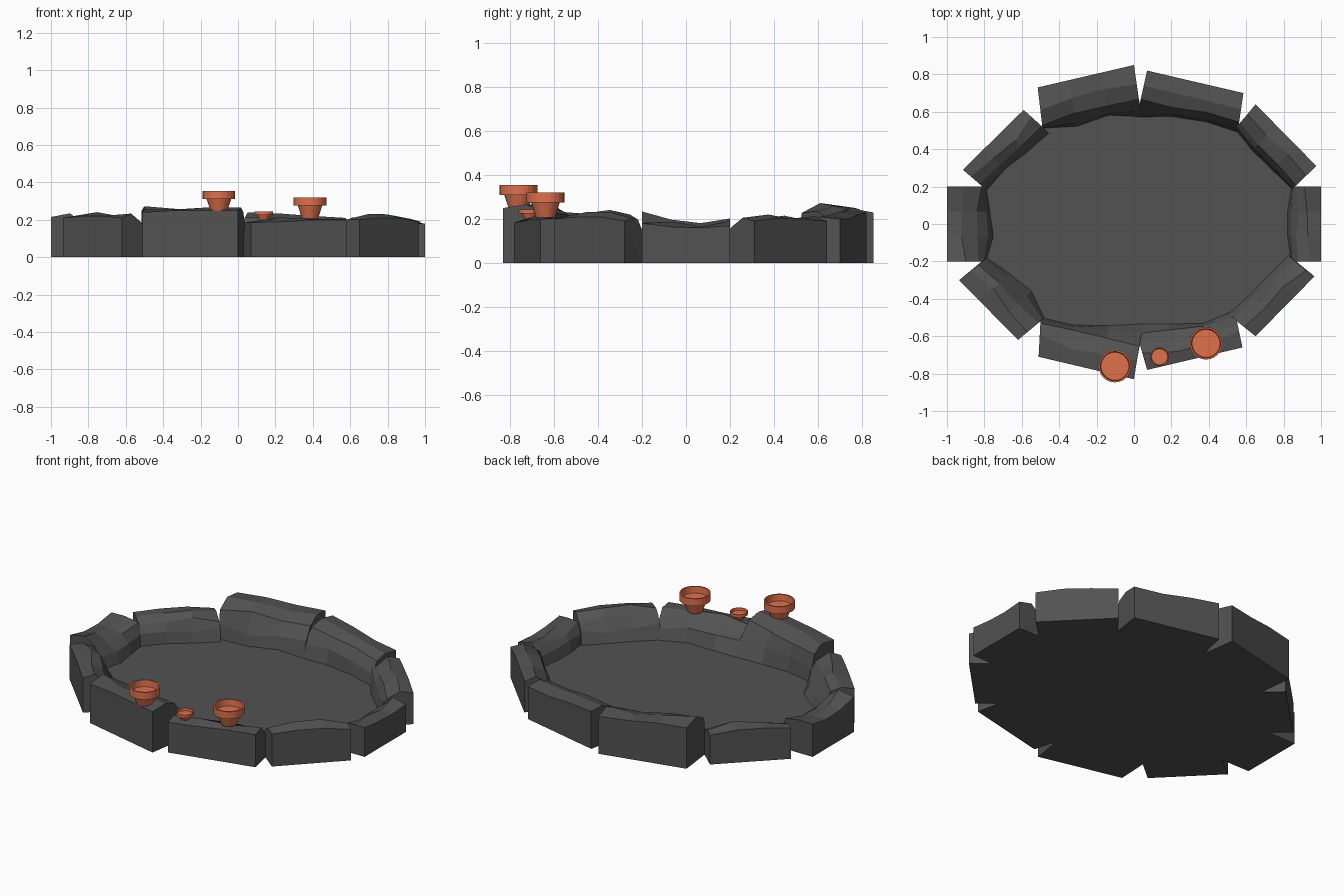
import bpy, bmesh, math, random
from mathutils import Vector

if "Cube" in bpy.data.objects:
    bpy.data.objects.remove(bpy.data.objects["Cube"])

random.seed(4)
FLOOR = .055

# Inner ring corners: one stone sits on each side
ring = [Vector(p) for p in [(.86, -.2), (.86, .2), (.56, .53), (.03, .64), (-.49, .52),
                            (-.81, .2), (-.81, -.2), (-.5, -.52), (.03, -.64), (.55, -.52)]]

# Each stone: outer start, outer end, outer heights, how far the foot reaches inwards
stones = [
    ((1, -.2), (1, .2), (.18, .165, .16, .17), (.02, .04, .04, .02)),
    ((.975, .31), (.65, .64), (.19, .205, .2, .19), (.02, .03, .04, .03)),
    ((.585, .7), (.07, .82), (.2, .2, .22, .23), (.04, .02, .03, .07)),
    ((0, .85), (-.515, .73), (.23, .235, .25, .25), (.07, .02, .04, .01)),
    ((-.59, .61), (-.915, .29), (.18, .2, .2, .19), (.05, .04, .02, .03)),
    ((-1, .2), (-1, -.2), (.2, .18, .185, .215), (.02, .04, .06, .02)),
    ((-.935, -.3), (-.62, -.62), (.21, .22, .22, .21), (.03, .06, .08, .03)),
    ((-.51, -.71), (0, -.83), (.24, .25, .25, .25), (.02, .02, .06, .11)),
    ((.07, -.78), (.58, -.66), (.185, .19, .2, .2), (.11, .07, .03, .06)),
    ((.65, -.6), (.965, -.28), (.2, .21, .21, .19), (.06, .05, .05, .05)),
]


def material(name, colour):
    mat = bpy.data.materials.new(name)
    mat.diffuse_color = (*colour, 1)
    mat.use_nodes = True
    mat.node_tree.nodes["Principled BSDF"].inputs["Base Color"].default_value = mat.diffuse_color
    return mat


rock = material("dark_rock", (.085, .085, .085))
clay = material("terracotta", (.74, .165, .075))


def finish(name, bm, mat):
    bmesh.ops.recalc_face_normals(bm, faces=bm.faces)
    me = bpy.data.meshes.new(name)
    bm.to_mesh(me)
    bm.free()
    me.materials.append(mat)
    ob = bpy.data.objects.new(name, me)
    bpy.context.collection.objects.link(ob)
    return ob


# Rough stones: cross-sections lofted along the length
def stone(name, i0, i1, o0, o1, heights, foot):
    o0, o1 = Vector(o0), Vector(o1)
    d = (i1 - i0).normalized()
    inward = Vector((-d.y, d.x))
    bm = bmesh.new()
    rows = []
    for k, (h, f) in enumerate(zip(heights, foot)):
        t = k / 3
        o, i = o0.lerp(o1, t), i0.lerp(i1, t)
        crest = o.lerp(i, random.uniform(.4, .65))
        section = [(o, 0), (o, h), (crest, h + random.uniform(.0, .025)),
                   (o.lerp(i, random.uniform(.82, .98)), h - random.uniform(0, .03)),
                   (i + inward * f * .5, random.uniform(.11, .15)),
                   (i + inward * f, FLOOR - .005), (i, 0)]
        rows.append([bm.verts.new((p.x, p.y, z)) for p, z in section])
    n = len(rows[0])
    for a, b in zip(rows, rows[1:]):
        for j in range(n):
            bm.faces.new((a[j], a[(j + 1) % n], b[(j + 1) % n], b[j]))
    bm.faces.new(rows[0])
    bm.faces.new(rows[-1])
    bmesh.ops.triangulate(bm, faces=[f for f in bm.faces if len(f.verts) > 4])
    return finish(name, bm, rock)


for n, (o0, o1, h, f) in enumerate(stones):
    stone(f"rim_stone_{n + 1}", ring[n], ring[(n + 1) % 10], o0, o1, h, f)

# Basin floor slab
bm = bmesh.new()
base = bm.faces.new([bm.verts.new((p.x, p.y, 0)) for p in ring])
top = bmesh.ops.extrude_face_region(bm, geom=[base], use_keep_orig=True)
bmesh.ops.translate(bm, verts=[v for v in top["geom"] if isinstance(v, bmesh.types.BMVert)],
                    vec=(0, 0, FLOOR))
finish("basin_floor", bm, rock)


# Terracotta pots: spun profile with a thick rim and shallow hollow
def pot(name, x, y, z, r, h, sides=24):
    profile = [(0, 0), (.5, 0), (.75, .6), (1, .6), (1, 1), (.9, 1), (.86, .65), (0, .65)]
    bm = bmesh.new()
    vs = [bm.verts.new((a * r, 0, b * h)) for a, b in profile]
    es = [bm.edges.new(p) for p in zip(vs, vs[1:])]
    bmesh.ops.spin(bm, geom=vs + es, cent=(0, 0, 0), axis=(0, 0, 1),
                   angle=2 * math.pi, steps=sides)
    bmesh.ops.remove_doubles(bm, verts=bm.verts, dist=1e-5)
    finish(name, bm, clay).location = (x, y, z)


pot("large_pot_left", -.102, -.76, .243, .087, .112)
pot("large_pot_right", .385, -.638, .208, .087, .112)
pot("small_pot", .137, -.71, .2, .05, .043)
